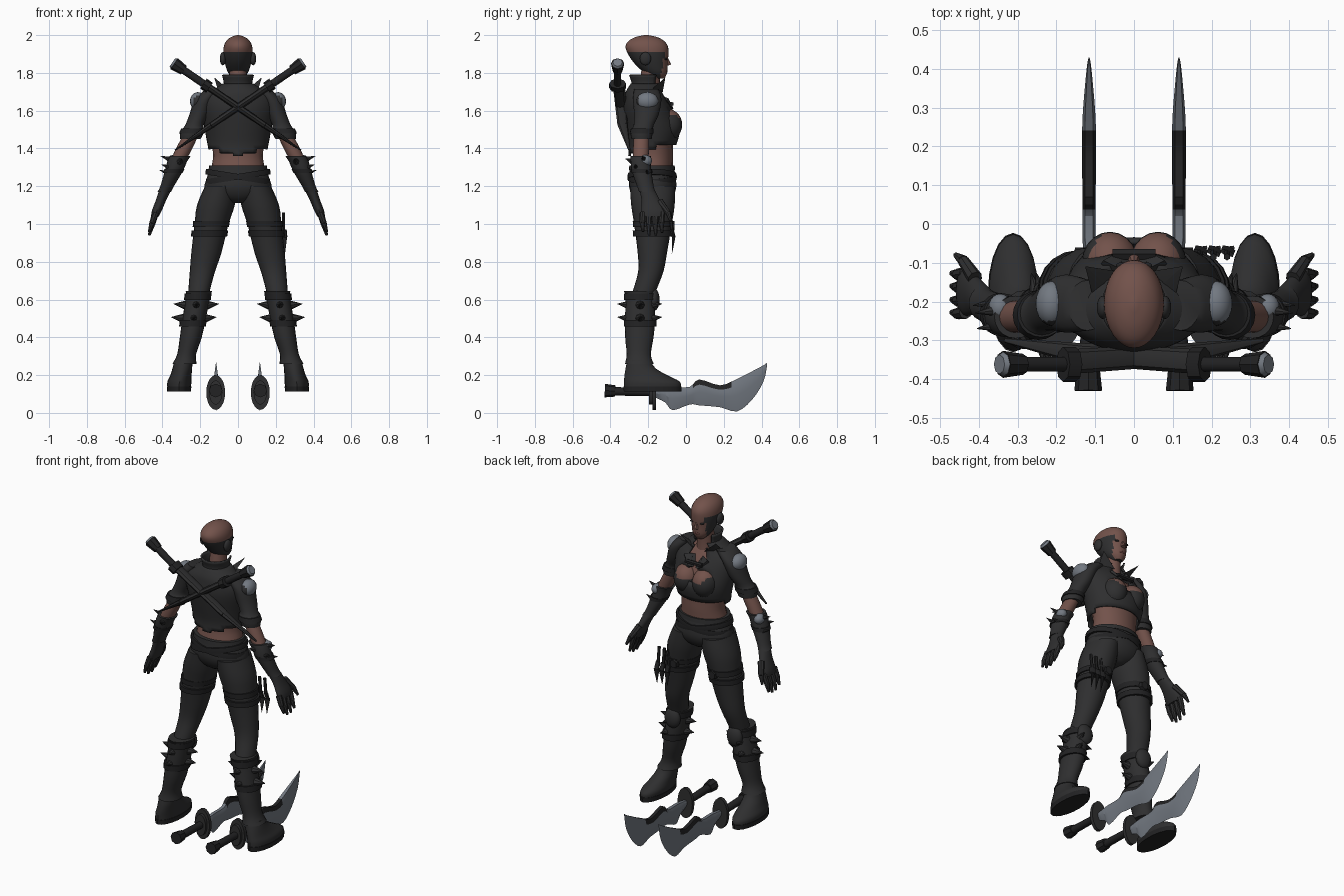
import bpy, bmesh, math
from mathutils import Vector, Matrix

if "Cube" in bpy.data.objects:
    bpy.data.objects.remove(bpy.data.objects["Cube"])


def material(name, r, g, b):
    m = bpy.data.materials.new(name)
    m.use_nodes = True
    m.diffuse_color = (r, g, b, 1)
    node = next(n for n in m.node_tree.nodes if n.type == 'BSDF_PRINCIPLED')
    node.inputs["Base Color"].default_value = (r, g, b, 1)
    node.inputs["Roughness"].default_value = 0.8
    return m


LEATHER = material("charcoal leather", .028, .028, .029)
STRAP = material("black strap", .016, .016, .017)
SKIN = material("brown skin", .17, .085, .07)
STEEL = material("blue grey steel", .17, .19, .22)
LIPS = material("dark lips", .1, .04, .035)


def finish(name, bm, mats, mirror=False, rule=None, thick=0, angle=40):
    """Turn a bmesh into an object; rule picks the material of a face by its centre."""
    bmesh.ops.recalc_face_normals(bm, faces=bm.faces)
    for f in bm.faces:
        if rule:
            f.material_index = rule(f.calc_center_median())
    me = bpy.data.meshes.new(name)
    bm.to_mesh(me)
    bm.free()
    for m in mats:
        me.materials.append(m)
    ob = bpy.data.objects.new(name, me)
    bpy.context.collection.objects.link(ob)
    if thick:
        mod = ob.modifiers.new("thickness", 'SOLIDIFY')
        mod.thickness, mod.offset = thick, 0
    if mirror:
        ob.modifiers.new("mirror", 'MIRROR').use_mirror_merge = False
    for o in bpy.context.selected_objects:
        o.select_set(False)
    ob.select_set(True)
    bpy.context.view_layer.objects.active = ob
    bpy.ops.object.shade_smooth_by_angle(angle=math.radians(angle))
    return ob


def spline(rows, steps):
    """Smooth the list of sections."""
    rows = [Vector(r) for r in rows]
    out = []
    for i in range(len(rows) - 1):
        a, b, c, d = rows[max(i - 1, 0)], rows[i], rows[i + 1], rows[min(i + 2, len(rows) - 1)]
        for k in range(steps):
            t = k / steps
            out.append(b + (c - a) * (t / 2) + (a * 2 - b * 5 + c * 4 - d) * (t * t / 2)
                       + (b * 3 - a - c * 3 + d) * (t ** 3 / 2))
    return out + [rows[-1]]


def loft(name, rows, mats, mirror=False, rule=None, n=20, steps=3, cut=None, thick=0, shear=0):
    """Level elliptical sections (x, y, z, half width, half depth) joined into a skin."""
    bm = bmesh.new()
    rings = []
    for x, y, z, rx, ry in spline(rows, steps):
        rings.append([bm.verts.new((x + rx * math.cos(a), y + ry * math.sin(a), z + shear * rx * math.cos(a)))
                      for a in (math.tau * i / n for i in range(n))])
    for lo, hi in zip(rings, rings[1:]):
        for i in range(n):
            bm.faces.new((lo[i], lo[i - 1], hi[i - 1], hi[i]))
    if not thick:
        bm.faces.new(rings[0])
        bm.faces.new(rings[-1])
    if cut:
        bmesh.ops.delete(bm, geom=[f for f in bm.faces if cut(f.calc_center_median())], context='FACES')
    return finish(name, bm, mats, mirror, rule, thick)


def rod(bm, a, b, r1, r2, seg=10, flat=1):
    """Cone or cylinder from a to b; flat squeezes it along its own y axis."""
    a, b = Vector(a), Vector(b)
    turn = (b - a).to_track_quat('Z', 'Y').to_matrix().to_4x4()
    bmesh.ops.create_cone(bm, cap_ends=True, segments=seg, radius1=r1, radius2=r2, depth=(b - a).length,
                          matrix=Matrix.Translation((a + b) / 2) @ turn @ Matrix.Diagonal((1, flat, 1, 1)))


def rods(name, items, mat, mirror=True):
    bm = bmesh.new()
    for it in items:
        rod(bm, *it)
    return finish(name, bm, [mat], mirror)


def ball(name, c, r, mats, mirror=False, rule=None):
    bm = bmesh.new()
    bmesh.ops.create_uvsphere(bm, u_segments=20, v_segments=14, radius=1,
                              matrix=Matrix.Translation(c) @ Matrix.Diagonal((*r, 1)))
    return finish(name, bm, mats, mirror, rule)


# Head with a half mask round the sides and back
loft("head", [(0, -.145, 1.77, .025, .03), (0, -.16, 1.8, .052, .06), (0, -.185, 1.85, .069, .088),
              (0, -.2, 1.9, .077, .107), (0, -.208, 1.94, .075, .112), (0, -.21, 1.97, .061, .093),
              (0, -.21, 1.99, .036, .056), (0, -.21, 2, .006, .01)], [SKIN, LEATHER], n=32, steps=4,
     rule=lambda c: int(c.z < 1.91 and (c.y < -.135 or abs(c.x) > .047)))
ball("ear_covers", (.08, -.215, 1.875), (.016, .03, .035), [LEATHER], True)
rods("nose", [((0, -.105, 1.885), (0, -.092, 1.84), .006, .015, 8)], SKIN, False)
ball("lips", (0, -.103, 1.809), (.02, .006, .008), [LIPS])
ball("eyes", (.032, -.107, 1.873), (.015, .008, .006), [STRAP], True)
loft("neck", [(0, -.2, 1.64, .065, .065), (0, -.195, 1.72, .05, .055), (0, -.185, 1.82, .045, .05)], [SKIN])

# Bare torso under an open cropped jacket
loft("torso", [(0, -.18, 1.22, .15, .11), (0, -.175, 1.3, .14, .105), (0, -.168, 1.36, .132, .1),
               (0, -.17, 1.43, .14, .1), (0, -.18, 1.52, .155, .115), (0, -.2, 1.6, .165, .11),
               (0, -.21, 1.66, .15, .09), (0, -.21, 1.71, .07, .06)], [SKIN])
ball("bust", (.062, -.1, 1.525), (.073, .08, .085), [SKIN, LEATHER], True,
     lambda c: int(c.z < 1.545 + max(0, c.x - .06) * .6))
loft("jacket", [(0, -.19, 1.36, .145, .11), (0, -.177, 1.42, .155, .12), (0, -.175, 1.5, .17, .135),
                (0, -.2, 1.6, .185, .125), (0, -.213, 1.66, .178, .107), (0, -.22, 1.7, .135, .092),
                (0, -.212, 1.74, .075, .075)], [LEATHER], n=36, thick=.012,
     cut=lambda c: (c.y > -.15 and c.z < 1.41) or c.z < 1.4 - (.15 - abs(c.x)) * .25
     or (c.y > -.16 and c.z > 1.53 and abs(c.x) < (.1 if c.z < 1.61 else .045)))
loft("collar", [(0, -.21, 1.7, .09, .085), (0, -.21, 1.74, .07, .072), (0, -.212, 1.79, .08, .085)],
     [LEATHER], n=28, thick=.01, cut=lambda c: c.y > -.165)
rods("lapels", [((.07, -.16, 1.7), (.125, -.11, 1.775), .05, .001, 4, .25),
                ((.05, -.12, 1.66), (.02, -.075, 1.61), .045, .015, 6, .35)], LEATHER)
rods("chest_clasp", [((-.055, -.078, 1.635), (.055, -.078, 1.635), .015, .015, 6, .8)], STRAP, False)

# Arms: sleeve, bare elbow, bracer, glove
loft("sleeves", [(.12, -.21, 1.715, .05, .065), (.175, -.205, 1.66, .054, .075), (.205, -.21, 1.58, .052, .065),
                 (.232, -.225, 1.52, .049, .053), (.242, -.235, 1.49, .064, .06),
                 (.252, -.235, 1.45, .054, .053)], [LEATHER], True)
loft("cuff_bands", [(.239, -.232, 1.505, .062, .06), (.247, -.235, 1.478, .066, .064)], [STRAP], True, steps=1)
ball("shoulder_plates", (.212, -.205, 1.65), (.042, .058, .048), [STEEL, LEATHER], True,
     lambda c: int(c.z < 1.615 or c.y < -.25))
loft("elbows", [(.24, -.235, 1.49, .04, .04), (.285, -.238, 1.4, .043, .042), (.325, -.24, 1.32, .04, .04)],
     [SKIN], True)
loft("bracers", [(.305, -.24, 1.36, .055, .055), (.322, -.24, 1.33, .052, .053), (.34, -.235, 1.28, .048, .052),
                 (.375, -.215, 1.2, .036, .044), (.39, -.205, 1.17, .036, .044)], [LEATHER], True)
loft("bracer_bands", [(.337, -.235, 1.29, .053, .056), (.346, -.233, 1.27, .052, .055)], [STRAP], True, steps=1)
ball("bracer_plates", (.345, -.215, 1.335), (.03, .035, .03), [STEEL], True)
rods("bracer_spikes", [((.34, y, z), (x, y - .01, z + .025), .02, .001, 8)
                       for x, y, z in ((.41, -.22, 1.335), (.405, -.26, 1.29), (.415, -.2, 1.26))]
     + [((.31, -.28, 1.33), (.3, -.32, 1.345), .02, .001, 8)], LEATHER)
loft("palms", [(.385, -.205, 1.18, .032, .04), (.41, -.185, 1.12, .027, .05), (.43, -.175, 1.07, .026, .062),
               (.44, -.175, 1.04, .02, .06)], [LEATHER], True)
fingers = []
for y, drop in ((-.228, .02), (-.195, 0), (-.16, 0), (-.127, .015)):
    knuckle = (.455, y - .003, .995 + drop / 2)
    fingers += [((.435, y, 1.06), knuckle, .017, .015, 8), (knuckle, (.47, y, .94 + drop), .015, .007, 8)]
fingers += [((.41, -.14, 1.12), (.44, -.095, 1.06), .02, .015, 8), ((.44, -.095, 1.06), (.46, -.08, 1.015), .015, .007, 8)]
rods("fingers", fingers, LEATHER)

# Trousers, belts and thigh straps
loft("hips", [(0, -.18, 1.3, .148, .116), (0, -.178, 1.25, .163, .123), (0, -.176, 1.19, .177, .124),
              (0, -.175, 1.14, .13, .1), (0, -.175, 1.11, .04, .06)], [LEATHER], n=28)
for label, k in (("rising", .16), ("falling", -.16)):
    loft(label + "_belt", [(0, -.18, 1.235, .172, .13), (0, -.179, 1.25, .172, .131), (0, -.179, 1.265, .168, .129)],
         [STRAP], n=28, steps=1, shear=k)
loft("waistband", [(0, -.18, 1.285, .156, .122), (0, -.18, 1.31, .153, .12)], [LEATHER], n=28, steps=1)
loft("thighs", [(.09, -.177, 1.2, .085, .12), (.117, -.175, 1.1, .1, .115), (.14, -.175, 1, .09, .1),
                (.167, -.178, .85, .08, .078), (.188, -.186, .75, .067, .067), (.204, -.215, .66, .058, .062),
                (.215, -.24, .58, .05, .06)], [LEATHER], True)
for label, z in (("upper", 1.0), ("lower", .95)):
    x = .14 + (1 - z) * .18
    loft(label + "_thigh_straps", [(x, -.175, z + .015, .097, .107), (x + .004, -.175, z - .015, .096, .105)],
         [STRAP], True, steps=1)
rods("strap_buckles", [((.13, -.08, .99), (.13, -.06, .99), .03, .025, 6)], STRAP)
rods("thigh_knives", [it for x in (.17, .205, .24) for it in (
    ((x, -.085, 1.06), (x, -.075, .97), .009, .009, 6),
    ((x, -.075, .97), (x + .004, -.065, .93), .02, .02, 6, .4),
    ((x + .004, -.065, .93), (x + .008, -.075, .84), .018, .001, 6, .4))], STRAP, False)

# Boots with flared tops, spikes and shoes
loft("boots", [(.207, -.245, .645, .07, .085), (.212, -.243, .61, .064, .076), (.232, -.243, .5, .062, .08),
               (.25, -.247, .4, .058, .075), (.272, -.25, .31, .05, .064), (.283, -.247, .26, .064, .076)],
     [LEATHER], True)
for label, z, x in (("knee", .615, .211), ("calf", .475, .237)):
    loft(label + "_bands", [(x, -.243, z + .018, .071, .086), (x + .004, -.243, z - .018, .071, .086)],
         [STRAP], True, steps=1)
spikes = []
for z, x in ((.565, .221), (.495, .234)):
    for ang in (0, 75, 180, 270):
        d = Vector((math.cos(math.radians(ang)), math.sin(math.radians(ang)), .1))
        c = Vector((x, -.243, z))
        spikes.append((c + d * .05, c + d * .12, .027, .001, 8))
rods("boot_spikes", spikes, LEATHER)
ball("knee_guards", (.21, -.17, .6), (.05, .03, .06), [LEATHER], True)
loft("shoes", [(.288, -.25, .28, .048, .06), (.295, -.24, .235, .052, .08), (.303, -.208, .195, .057, .118),
               (.31, -.18, .165, .064, .148), (.312, -.177, .135, .062, .15)], [LEATHER], True)
loft("soles", [(.312, -.177, .14, .065, .154), (.312, -.177, .112, .063, .152)], [STRAP], True, steps=1)

# Two crossed swords on the back
def along(t, y):
    return Vector((-.325, y, 1.84)).lerp(Vector((.32, y, 1.4)), t)

rods("back_sword_handles", [(along(0, -.362), along(.27, -.362), .02, .02, 10),
                            (along(-.02, -.362), along(.06, -.362), .035, .027, 8),
                            (along(.22, -.362), along(.27, -.362), .045, .045, 8, .7)], STRAP)
rods("back_pommel_caps", [(along(-.035, -.362), along(-.02, -.362), .025, .032, 8)], STEEL)
rods("back_scabbards", [(along(.25, -.355), along(.72, -.335), .032, .028, 8, .6),
                        (along(.72, -.335), along(1.02, -.3), .028, .006, 8, .6)], LEATHER)

# Two curved blades lying below: y, lower edge, upper edge, half thickness
stations = [(-.17, .085, .125, .012), (-.11, .055, .132, .016), (-.07, .014, .136, .016), (.02, .045, .138, .017),
            (.07, .04, .177, .017), (.18, .03, .146, .018), (.27, .008, .18, .017), (.35, .07, .22, .011),
            (.41, .165, .252, .005), (.43, .255, .267, .001)]
bm = bmesh.new()
rings = []
for y, lo, hi, t in spline(stations, 3):
    shape = [(0, 0), (t, .5), (t, .8), (t * .6, 1), (-t * .6, 1), (-t, .8), (-t, .5)]
    rings.append([bm.verts.new((.116 + x, y, lo + (hi - lo) * h)) for x, h in shape])
for p, q in zip(rings, rings[1:]):
    for i in range(len(p)):
        f = bm.faces.new((p[i], p[i - 1], q[i - 1], q[i]))
        f.material_index = int(i in (3, 4, 5) and .03 < p[0].co.y < .24)
bm.faces.new(rings[0])
bm.faces.new(rings[-1])
finish("curved_blades", bm, [STEEL, STRAP], True, angle=25)
rods("blade_handles", [((.118, -.4, .115), (.118, -.16, .108), .023, .02, 10),
                       ((.118, -.43, .118), (.118, -.375, .116), .036, .03, 8)], STRAP)
bm = bmesh.new()
for y, r in ((-.168, 1), (-.185, .7)):
    bmesh.ops.create_cone(bm, cap_ends=True, segments=20, radius1=r, radius2=r, depth=.02,
                          matrix=Matrix.Translation((.118, y, .108)) @ Matrix.Diagonal((.05, 1, .092, 1))
                          @ Matrix.Rotation(math.pi / 2, 4, 'X'))
finish("blade_guards", bm, [LEATHER], True)
